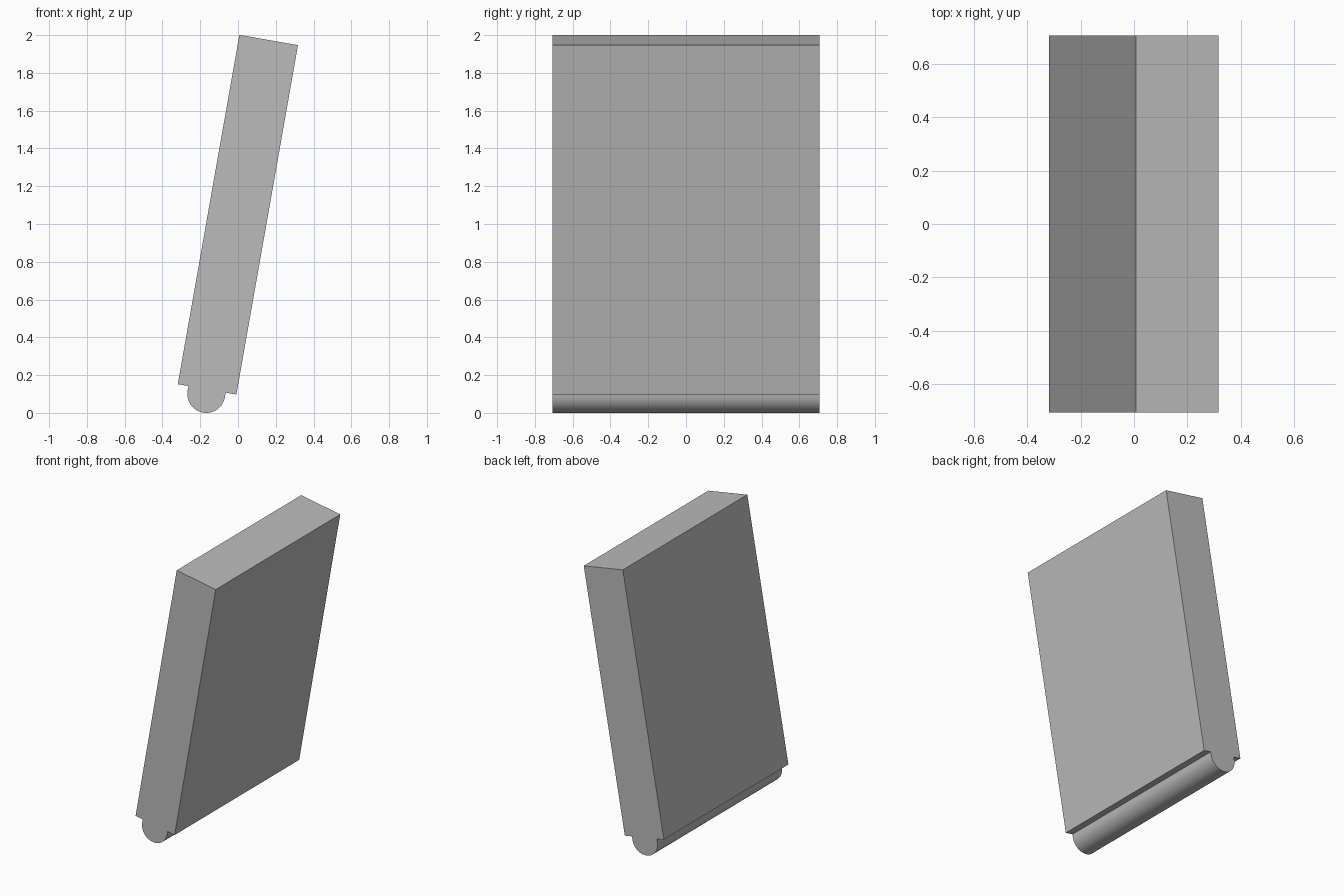
import bpy, bmesh
from math import pi, cos, sin, radians
from mathutils import Matrix, Vector

if "Cube" in bpy.data.objects:
    bpy.data.objects.remove(bpy.data.objects["Cube"], do_unlink=True)

# Plain grey material
grey = bpy.data.materials.new("plain_grey")
grey.use_nodes = True
colour = (0.5, 0.5, 0.5, 1)
grey.diffuse_color = colour
grey.node_tree.nodes["Principled BSDF"].inputs["Base Color"].default_value = colour

# Dimensions: slab with a rounded foot rail, leaning toward +x
HALF_WIDTH = 0.1575
LENGTH = 1.878
NECK = 0.025
RADIUS = 0.1
HALF_DEPTH = 0.706
LEAN = radians(10)
SEGMENTS = 32

# Cross-section, with its origin at the centre of the rounded foot
top = NECK + LENGTH
profile = [(-RADIUS, NECK), (-HALF_WIDTH, NECK), (-HALF_WIDTH, top),
           (HALF_WIDTH, top), (HALF_WIDTH, NECK), (RADIUS, NECK)]
for i in range(SEGMENTS + 1):
    a = -pi * i / SEGMENTS
    profile.append((RADIUS * cos(a), RADIUS * sin(a)))

# Extrude the section along y, then lean it and stand it on the ground
bm = bmesh.new()
face = bm.faces.new([bm.verts.new((x, -HALF_DEPTH, z)) for x, z in profile])
extruded = bmesh.ops.extrude_face_region(bm, geom=[face], use_keep_orig=True)
moved = [v for v in extruded["geom"] if isinstance(v, bmesh.types.BMVert)]
bmesh.ops.translate(bm, verts=moved, vec=Vector((0, 2 * HALF_DEPTH, 0)))
bmesh.ops.recalc_face_normals(bm, faces=bm.faces)
bm.transform(Matrix.Translation((-0.168, 0, RADIUS)) @ Matrix.Rotation(LEAN, 4, "Y"))

mesh = bpy.data.meshes.new("leaning_panel")
bm.to_mesh(mesh)
bm.free()
mesh.materials.append(grey)
panel = bpy.data.objects.new("leaning_panel", mesh)
bpy.context.collection.objects.link(panel)

# Smooth only the rounded foot
bpy.ops.object.select_all(action="DESELECT")
panel.select_set(True)
bpy.context.view_layer.objects.active = panel
bpy.ops.object.shade_smooth_by_angle(angle=radians(30))
